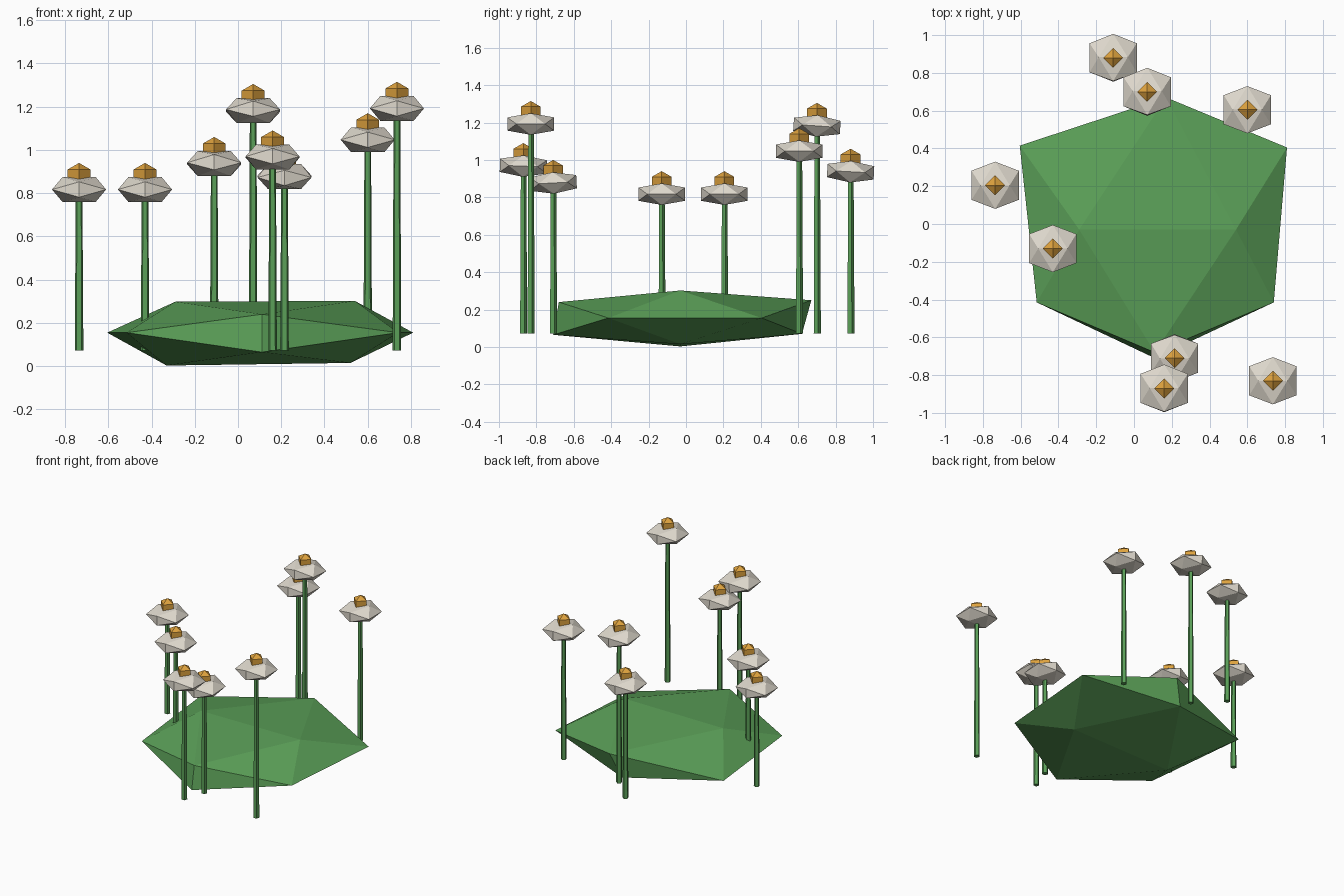
import bpy, bmesh, math
from mathutils import Matrix, Vector

cube = bpy.data.objects.get("Cube")
if cube:
    bpy.data.objects.remove(cube, do_unlink=True)


def material(name, rgb):
    mat = bpy.data.materials.new(name)
    mat.use_nodes = True
    linear = [((c / 255 + 0.055) / 1.055) ** 2.4 for c in rgb] + [1]
    mat.diffuse_color = linear
    mat.node_tree.nodes["Principled BSDF"].inputs["Base Color"].default_value = linear
    return mat


green = material("leaf green", (91, 160, 88))
cream = material("petal cream", (224, 218, 206))
gold = material("flower gold", (222, 162, 62))


def finish(bm, name, mat):
    bmesh.ops.recalc_face_normals(bm, faces=bm.faces)
    mesh = bpy.data.meshes.new(name)
    bm.to_mesh(mesh)
    bm.free()
    mesh.materials.append(mat)
    obj = bpy.data.objects.new(name, mesh)
    bpy.context.collection.objects.link(obj)
    return obj


def hull(name, points, mat):
    bm = bmesh.new()
    for p in points:
        bm.verts.new(p)
    bmesh.ops.convex_hull(bm, input=bm.verts[:])
    return finish(bm, name, mat)


# Faceted leafy mound: an uneven, flattened icosahedron
hull("leaf_mound", [
    (-0.29, -0.03, 0.298), (0.54, -0.03, 0.302),
    (-0.33, -0.03, 0.003), (0.52, -0.03, 0.015),
    (0.11, -0.68, 0.24), (0.11, -0.71, 0.065),
    (0.17, 0.67, 0.25), (0.10, 0.62, 0.07),
    (-0.605, 0.415, 0.155), (0.81, 0.405, 0.155),
    (-0.515, -0.415, 0.155), (0.74, -0.415, 0.155)], green)


def petals(name, centre, tilt):
    # Squashed icosahedron resting edge-up
    a, b = 0.077, 0.125
    pts = []
    for s in (-1, 1):
        for t in (-1, 1):
            pts += [(s * a, 0, t * b), (0, s * b, t * a), (s * b, t * a, 0)]
    turn = Matrix.Rotation(math.radians(tilt), 3, 'X')
    squash = Matrix.Diagonal((1, 1, 0.46))
    hull(name, [centre + turn @ squash @ Vector(p) for p in pts], cream)


def flower(i, x, y, top, tilt):
    head = Vector((x, y, top - 0.123))
    # Five-sided stem
    foot, height = 0.072, head.z - 0.072
    bm = bmesh.new()
    bmesh.ops.create_cone(bm, cap_ends=True, segments=5, radius1=0.021,
                          radius2=0.016, depth=height,
                          matrix=Matrix.Translation((x, y, foot + height / 2)))
    finish(bm, f"stem_{i}", green)
    petals(f"petals_{i}", head, tilt)
    # Four-sided golden centre
    bm = bmesh.new()
    bmesh.ops.create_uvsphere(bm, u_segments=4, v_segments=3, radius=0.061,
                              matrix=Matrix.Translation((x, y, top - 0.061)))
    finish(bm, f"flower_centre_{i}", gold)


# x, y, height, lean
flowers = [
    (-0.735, 0.205, 0.94, 0), (-0.43, -0.13, 0.94, 0),
    (-0.11, 0.88, 1.06, -3), (0.07, 0.70, 1.305, -4),
    (0.60, 0.605, 1.17, 0), (0.215, -0.71, 1.0, 3),
    (0.16, -0.87, 1.09, -2), (0.735, -0.83, 1.315, 0)]
for i, spec in enumerate(flowers, 1):
    flower(i, *spec)
